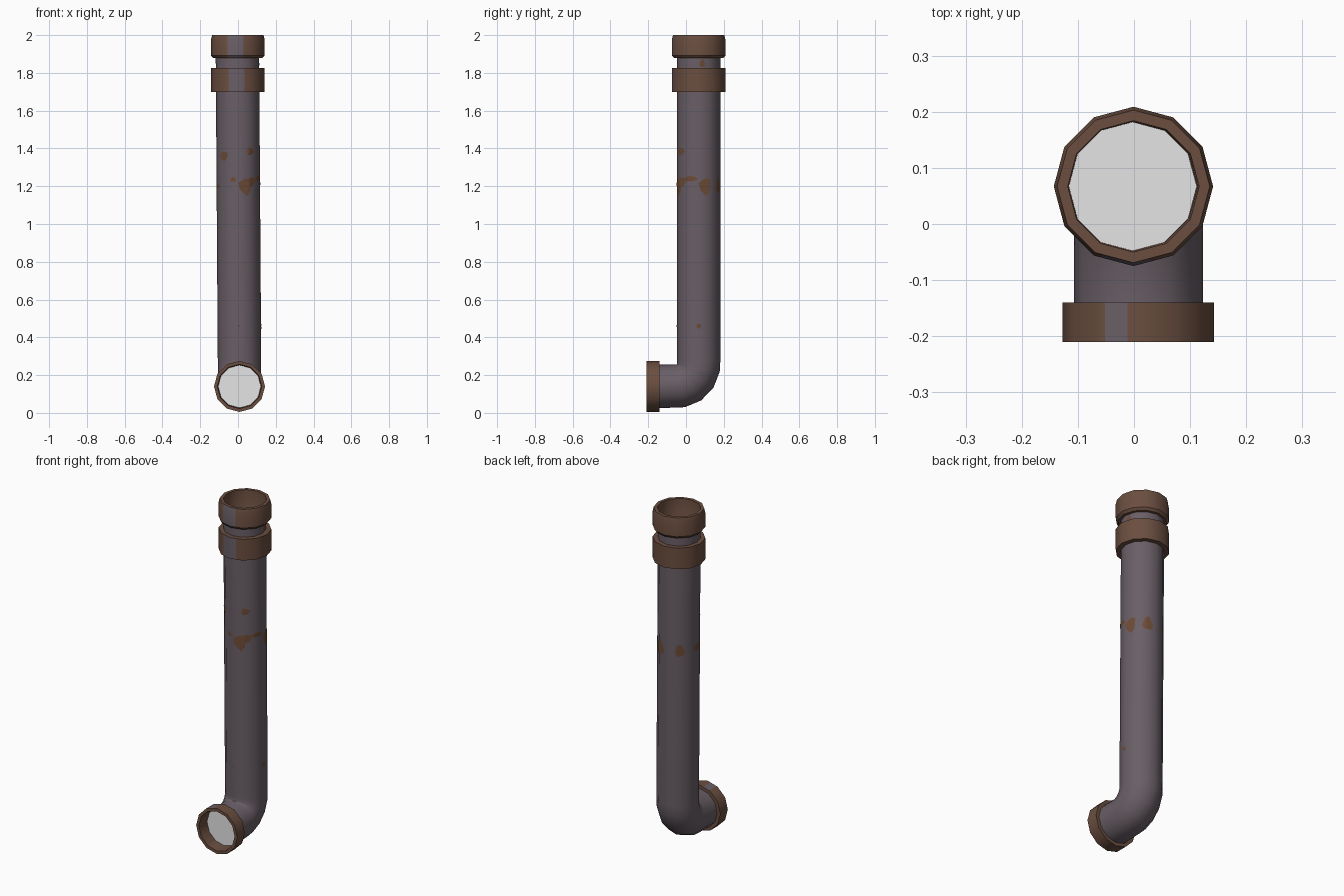
import bpy, bmesh, math
from mathutils import Vector, Matrix

if "Cube" in bpy.data.objects:
    bpy.data.objects.remove(bpy.data.objects["Cube"])

N = 12            # sides of every round part
R = 0.115         # pipe radius


def mat(name, c):
    m = bpy.data.materials.new(name)
    m.diffuse_color = (*c, 1)
    m.use_nodes = True
    m.node_tree.nodes["Principled BSDF"].inputs["Base Color"].default_value = m.diffuse_color
    return m


PURPLE = mat("grey purple iron", (0.142, 0.114, 0.134))
BROWN = mat("brown rust", (0.145, 0.076, 0.050))
SPOT = mat("rust spots", (0.155, 0.072, 0.038))
PALE = mat("pale grey cap", (0.78, 0.78, 0.78))


def finish(bm, name, mats, normals=True):
    if normals:
        bmesh.ops.recalc_face_normals(bm, faces=bm.faces[:])
    me = bpy.data.meshes.new(name)
    bm.to_mesh(me)
    bm.free()
    for m in mats:
        me.materials.append(m)
    ob = bpy.data.objects.new(name, me)
    bpy.context.collection.objects.link(ob)
    bpy.ops.object.select_all(action='DESELECT')
    ob.select_set(True)
    bpy.context.view_layer.objects.active = ob
    bpy.ops.object.shade_smooth_by_angle(angle=math.radians(35))
    return ob


def axis_x(z):
    # the pipe leans very slightly
    return 0.008 - 0.011 * max(0, min(1, (z - 0.26) / 1.62))


def bridge(bm, rings):
    for a, b in zip(rings, rings[1:]):
        for i in range(N):
            j = (i + 1) % N
            bm.faces.new((a[i], a[j], b[j], b[i]))


# Pipe: straight run, elbow, short outlet; pale discs close both ends
bm = bmesh.new()
stations = [((0.067, 1.88), 0), ((0.067, 0.28), 0)]
for deg in (10, 33, 56, 79):
    a = math.radians(deg)
    stations.append(((-0.05 + 0.117 * math.cos(a), 0.258 - 0.117 * math.sin(a)), a))
stations.append(((-0.14, 0.14), math.pi / 2))
rings = []
for (y, z), a in stations:
    c = Vector((axis_x(z), y, z))
    n = Vector((0, math.cos(a), -math.sin(a)))
    rings.append([bm.verts.new(c + Vector((R * math.cos(t), 0, 0)) + n * R * math.sin(t))
                  for t in (2 * math.pi * i / N for i in range(N))])
bridge(bm, rings)
for ring in (rings[0], rings[-1]):
    bm.faces.new(ring).material_index = 1
finish(bm, "bent_pipe", [PURPLE, PALE])


# Collars: lathed closed profile, with a bare stripe cut between two x values
def collar(name, profile, matrix, x0, x1, side):
    bm = bmesh.new()
    rings = [[bm.verts.new((r * math.cos(2 * math.pi * i / N),
                            r * math.sin(2 * math.pi * i / N), z)) for i in range(N)]
             for r, z in profile]
    bridge(bm, rings + [rings[0]])
    for x in (x0, x1):
        bmesh.ops.bisect_plane(bm, geom=bm.verts[:] + bm.edges[:] + bm.faces[:],
                               plane_co=(x, 0, 0), plane_no=(1, 0, 0))
    for f in bm.faces:
        c = f.calc_center_median()
        if x0 < c.x < x1 and c.y * side > 0 and c.xy.length > 0.125:
            f.material_index = 1
    bmesh.ops.transform(bm, matrix=matrix, verts=bm.verts[:])
    return finish(bm, name, [BROWN, PURPLE])


def band(r, z0, z1):
    return [(0.113, z0), (r, z0), (r, z1), (0.113, z1)]


top_at = Matrix.Translation((-0.001, 0.067, 0))
collar("top_collar", [(0.114, 1.878), (0.130, 1.878), (0.142, 1.892), (0.142, 1.975),
                      (0.136, 2.0), (0.117, 2.0), (0.115, 1.88)], top_at, -0.055, 0.03, -1)
collar("lower_collar", band(0.142, 1.70, 1.825), top_at, -0.05, 0.035, -1)
collar("outlet_collar", [(0.113, 0), (0.135, 0), (0.135, 0.07), (0.117, 0.07)],
       Matrix.Translation((0.008, -0.14, 0.14)) @ Matrix.Rotation(math.pi / 2, 4, 'X'),
       -0.06, -0.02, 1)


# Rust spots: thin patches hugging the pipe's flat sides
def on_pipe(deg, z):
    step = 360 / N
    off = math.radians((deg % step) - step / 2)
    r = R * math.cos(math.pi / N) / math.cos(off) + 0.002
    t = math.radians(deg)
    return (axis_x(z) + r * math.cos(t), 0.067 + r * math.sin(t), z)


def spot(bm, deg, z, w, h):
    da = math.degrees(w / R)
    k = 9
    rings = []
    for s in (0.35, 0.7, 1.0):
        rings.append([])
        for i in range(k):
            t = 2 * math.pi * i / k
            q = s * (1 + 0.18 * math.sin(3 * t + deg))
            rings[-1].append(bm.verts.new(on_pipe(deg + q * da * math.cos(t),
                                                  z + q * h * math.sin(t))))
    bm.faces.new(rings[0])
    for a, b in zip(rings, rings[1:]):
        for i in range(k):
            j = (i + 1) % k
            bm.faces.new((a[i], b[i], b[j], a[j]))


bm = bmesh.new()
for deg, z, w, h in [(-132, 1.36, 0.028, 0.024), (-55, 1.385, 0.025, 0.02),
                     (-104, 1.235, 0.017, 0.013), (-70, 1.20, 0.036, 0.045),
                     (-22, 1.24, 0.04, 0.014), (-50, 1.225, 0.025, 0.025),
                     (18, 1.20, 0.032, 0.045), (66, 1.20, 0.03, 0.04),
                     (128, 1.20, 0.028, 0.035), (190, 1.20, 0.04, 0.02),
                     (-90, 0.46, 0.006, 0.006), (0, 0.46, 0.013, 0.014),
                     (10, 1.85, 0.015, 0.022)]:
    spot(bm, deg, z, w, h)
finish(bm, "rust_spots", [SPOT], normals=False)
